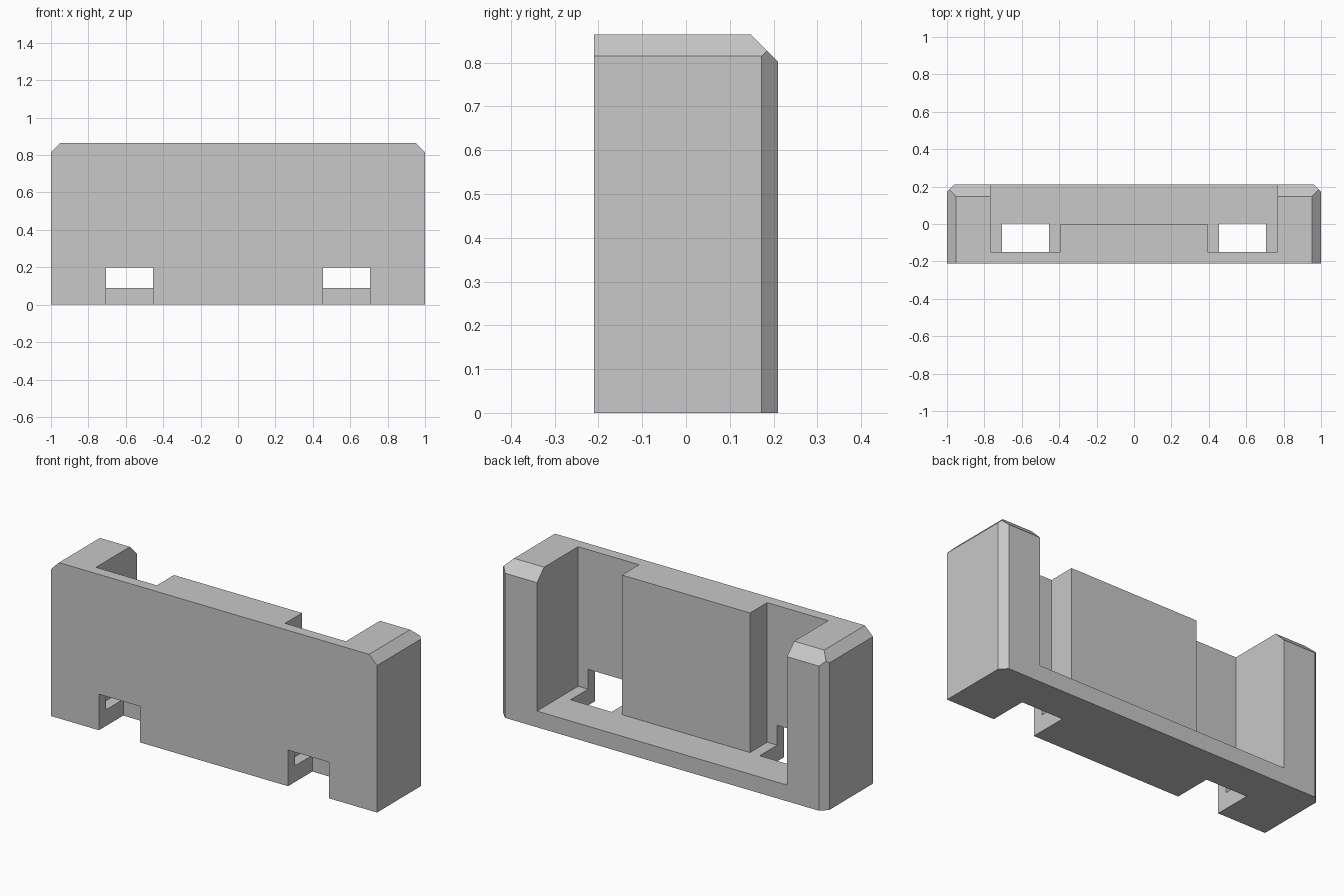
import bpy, bmesh
from mathutils import Vector

cube = bpy.data.objects.get("Cube")
if cube:
    bpy.data.objects.remove(cube)

WIDTH, DEPTH, HEIGHT = 1.0, 0.21, 0.864   # half width, half depth, full height
FLOOR, WALL = 0.09, -0.15                 # pocket floor and inner face of front wall

grey = bpy.data.materials.new("plain grey")
grey.use_nodes = True
grey.diffuse_color = (0.58, 0.58, 0.58, 1)
grey.node_tree.nodes["Principled BSDF"].inputs["Base Color"].default_value = grey.diffuse_color


def prism(name, outline, z0, z1, chamfers=()):
    """Extrude an xy outline, then slice off corners by (normal, distance) planes."""
    bm = bmesh.new()
    face = bm.faces.new([bm.verts.new((x, y, z0)) for x, y in outline])
    top = bmesh.ops.extrude_face_region(bm, geom=[face])["geom"]
    bmesh.ops.translate(bm, vec=(0, 0, z1 - z0),
                        verts=[v for v in top if isinstance(v, bmesh.types.BMVert)])
    for normal, distance in chamfers:
        n = Vector(normal)
        geom = bm.verts[:] + bm.edges[:] + bm.faces[:]
        cut = bmesh.ops.bisect_plane(bm, geom=geom, plane_co=n * distance / n.length_squared,
                                     plane_no=n, clear_outer=True)["geom_cut"]
        bmesh.ops.edgeloop_fill(bm, edges=[e for e in cut if isinstance(e, bmesh.types.BMEdge)])
    bmesh.ops.recalc_face_normals(bm, faces=bm.faces)
    mesh = bpy.data.meshes.new(name)
    bm.to_mesh(mesh)
    bm.free()
    mesh.materials.append(grey)
    obj = bpy.data.objects.new(name, mesh)
    bpy.context.collection.objects.link(obj)
    return obj


def rect(x0, x1, y0, y1):
    return [(x0, y0), (x1, y0), (x1, y1), (x0, y1)]


# Block with chamfered top ends, top back edge and upright back corners
housing = prism("housing", rect(-WIDTH, WIDTH, -DEPTH, DEPTH), 0, HEIGHT, [
    ((1, 0, 1), 1.815), ((-1, 0, 1), 1.815), ((0, 1, 1), 1.012),
    ((1, 1, 0), 1.173), ((-1, 1, 0), 1.173)])

# Pocket open at the back and top, leaving a raised centre block on the front wall
half = [(0.393, 0), (0.393, WALL), (0.767, WALL), (0.767, 0.4)]
pocket = prism("pocket_cutter", half + [(-x, y) for x, y in reversed(half)], FLOOR, 1.2)

# Two slots through the foot of the front wall and the floor
slots = [prism(side + "_slot_cutter", rect(s * 0.58 - 0.126, s * 0.58 + 0.126, -0.4, 0.003),
               -0.2, 0.2) for side, s in (("left", 1), ("right", -1))]

bpy.context.view_layer.objects.active = housing
for cutter in [pocket] + slots:
    cutter.hide_render = True
    mod = housing.modifiers.new(cutter.name, "BOOLEAN")
    mod.operation = "DIFFERENCE"
    mod.solver = "EXACT"
    mod.object = cutter
    bpy.ops.object.modifier_apply(modifier=mod.name)
    bpy.data.objects.remove(cutter)
